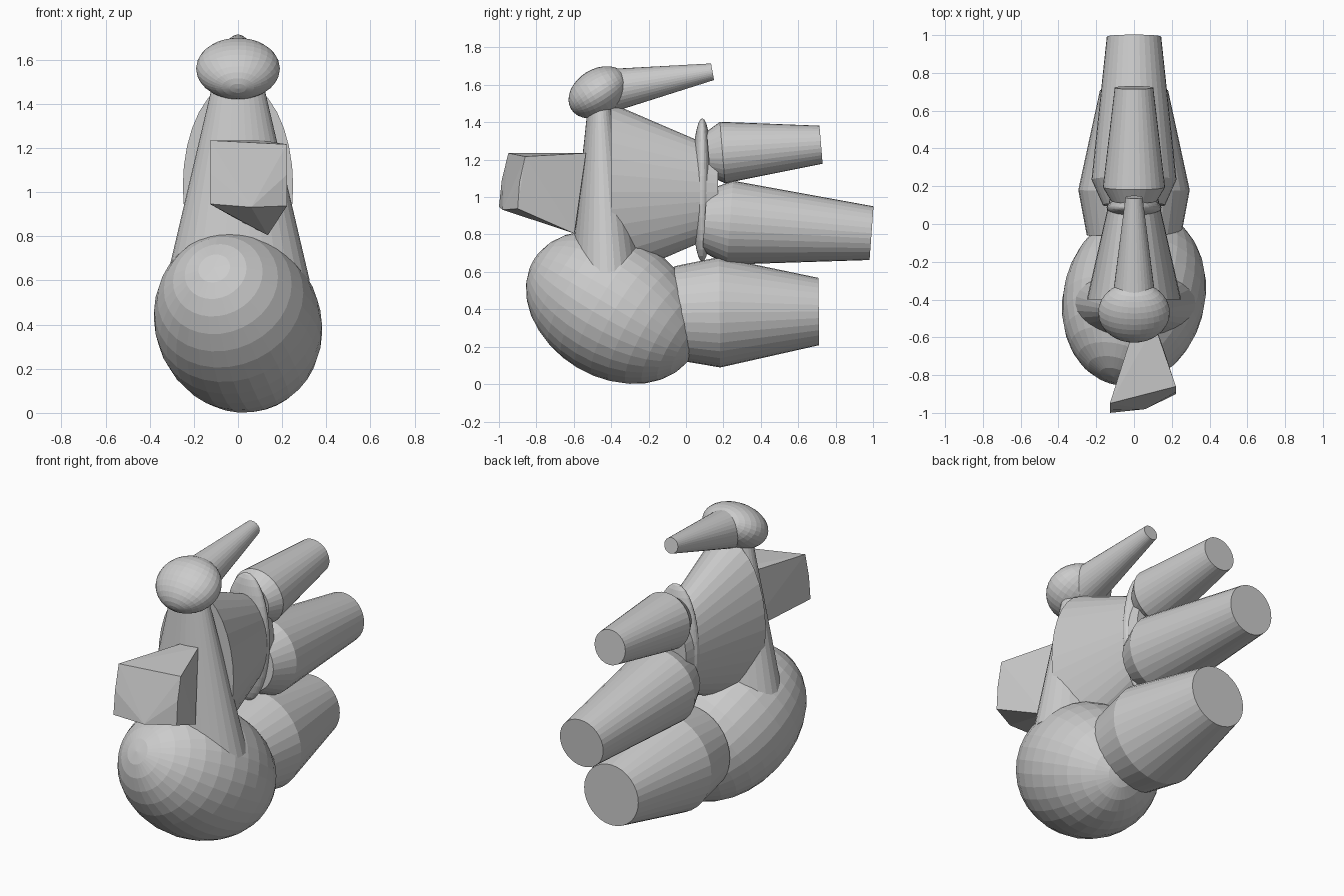
import bpy, bmesh
from mathutils import Vector, Matrix

if "Cube" in bpy.data.objects:
    bpy.data.objects.remove(bpy.data.objects["Cube"])

SIDES = 32


def finish(name, bm):
    bmesh.ops.recalc_face_normals(bm, faces=bm.faces[:])
    mesh = bpy.data.meshes.new(name)
    bm.to_mesh(mesh)
    bm.free()
    obj = bpy.data.objects.new(name, mesh)
    bpy.context.collection.objects.link(obj)
    return obj


def frame(axis, center):
    """Matrix whose local z follows axis and whose local x stays close to world x."""
    w = Vector(axis).normalized()
    v = w.cross(Vector((1, 0, 0))).normalized()
    u = v.cross(w)
    m = Matrix((u, v, w)).transposed().to_4x4()
    m.translation = center
    return m


def ellipsoid(name, center, radii, axis):
    bm = bmesh.new()
    bmesh.ops.create_uvsphere(bm, u_segments=SIDES, v_segments=16, radius=1)
    scale = Matrix.Diagonal((*radii, 1))
    bmesh.ops.transform(bm, matrix=frame(axis, center) @ scale, verts=bm.verts)
    return finish(name, bm)


def loft(name, rings):
    """Capped tapered tube; each ring is (y, z, x radius, other radius) at x = 0."""
    bm = bmesh.new()
    axis = Vector((0, rings[-1][0] - rings[0][0], rings[-1][1] - rings[0][1]))
    loops = []
    for y, z, ru, rv in rings:
        m = frame(axis, (0, y, z)) @ Matrix.Diagonal((ru, rv, 1, 1))
        loops.append(bmesh.ops.create_circle(bm, segments=SIDES, radius=1, matrix=m)["verts"])
    for a, b in zip(loops, loops[1:]):
        for i in range(SIDES):
            j = (i + 1) % SIDES
            bm.faces.new((a[i], a[j], b[j], b[i]))
    bm.faces.new(loops[0][::-1])
    bm.faces.new(loops[-1])
    return finish(name, bm)


# Large tilted lower body and the head
ellipsoid("body", (0, -.39, .41), (.375, .375, .50), (.22, .84, -.50))
ellipsoid("head", (0, -.468, 1.56), (.19, .125, .172), (0, -.85, -.53))

# Spike pointing backwards from the head
loft("head_spike", [(-.40, 1.571, .115, .115), (.142, 1.67, .045, .045)])

# Oval tapering neck
loft("neck", [(-.42, .60, .325, .20), (-.457, 1.47, .12, .07)])

# Tapered back drum and its thin collar
loft("back_drum", [(-.40, 1.027, .25, .475), (.17, 1.027, .12, .23)])
ellipsoid("collar", (0, .087, 1.038), (.145, .057, .383), (0, 0, 1)).data.transform(Matrix.Identity(4))

# Three barrels pointing backwards, each with a flared root
barrels = {
    "upper_barrel": [(.12, 1.23, .12), (.195, 1.238, .165), (.722, 1.28, .102)],
    "middle_barrel": [(.10, .873, .165), (.235, .863, .225), (.992, .807, .144)],
    "lower_barrel": [(-.06, .38, .25), (.18, .384, .295), (.71, .388, .18)],
}
for name, rings in barrels.items():
    loft(name, [(y, z, r, r) for y, z, r in rings])

# Faceted wedge block at the front
block = bmesh.new()
for p in [(-.128, -.95, 1.235), (.222, -.86, 1.217), (.222, -.90, .938), (-.128, -1.0, .947),
          (-.128, -.985, 1.09), (.06, -.98, .932), (.222, -.89, 1.08),
          (0, -.55, 1.235), (.11, -.535, 1.235), (0, -.58, .875), (.135, -.597, .805)]:
    block.verts.new(p)
bmesh.ops.convex_hull(block, input=block.verts[:])
finish("front_block", block)
